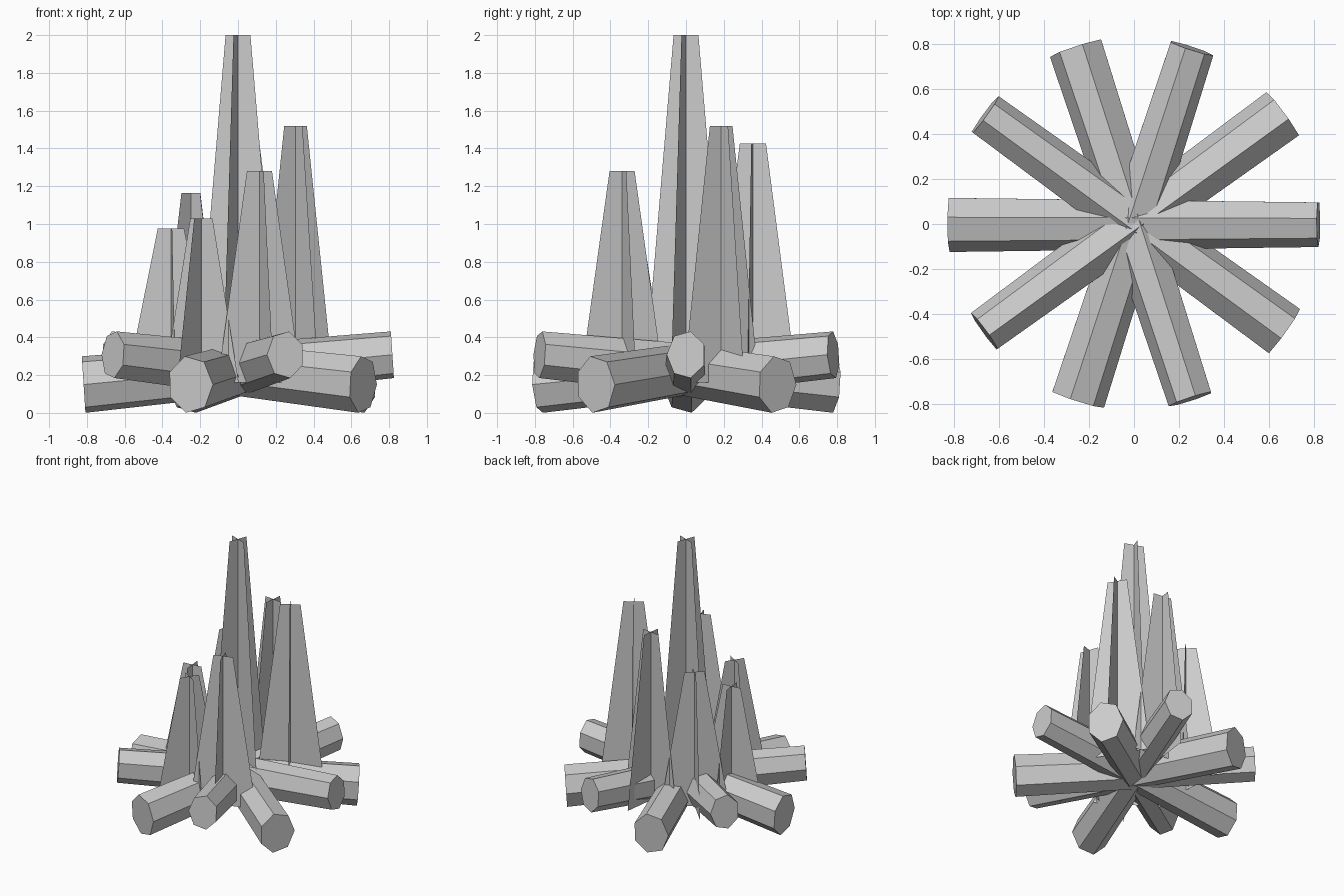
import bpy
import bmesh
from math import pi, tau, radians
from mathutils import Matrix

cube = bpy.data.objects.get("Cube")
if cube:
    bpy.data.objects.remove(cube, do_unlink=True)

grey = bpy.data.materials.new("plain grey")
grey.use_nodes = True
colour = (0.6, 0.6, 0.6, 1)
grey.diffuse_color = colour
grey.node_tree.nodes["Principled BSDF"].inputs["Base Color"].default_value = colour


def add_object(name, bm):
    mesh = bpy.data.meshes.new(name)
    bm.to_mesh(mesh)
    bm.free()
    mesh.materials.append(grey)
    obj = bpy.data.objects.new(name, mesh)
    bpy.context.collection.objects.link(obj)
    return obj


def log(name, azimuth):
    """Tapered seven-sided log through the centre, its thin end raised."""
    bm = bmesh.new()
    bmesh.ops.create_cone(bm, cap_ends=True, segments=7,
                          radius1=0.126, radius2=0.104, depth=1.64)
    place = (Matrix.Translation((0, 0.002, 0.229))
             @ Matrix.Rotation(azimuth, 4, 'Z')
             @ Matrix.Diagonal((1, 1, 1.22, 1))
             @ Matrix.Rotation(pi / 2 - 0.079, 4, 'Y')
             @ Matrix.Rotation(pi, 4, 'Z'))
    bm.transform(place)
    return add_object(name, bm)


def flame(name, azimuth, distance, top):
    """Two crossed upright sheets, narrowing to a flat top."""
    base, low, high = 0.16, 0.235, 0.07
    bm = bmesh.new()
    for turn in (0, pi / 2):
        spin = Matrix.Rotation(turn, 4, 'Z')
        outline = [(-low, base), (low, base), (high, top), (-high, top)]
        bm.faces.new([bm.verts.new(spin @ Matrix.Translation((x, 0, z)).translation)
                      for x, z in outline])
    bm.transform(Matrix.Rotation(azimuth, 4, 'Z')
                 @ Matrix.Translation((distance, 0, 0)))
    return add_object(name, bm)


# Five crossing logs
for i in range(5):
    log(f"log_{i + 1}", i * tau / 5)

# Tall middle flame, then a ring of shorter ones
flame_tops = [2.0, 1.52, 1.425, 1.165, 0.975, 1.03, 1.28]
for i, top in enumerate(flame_tops):
    name = f"outer_flame_{i}" if i else "middle_flame"
    flame(name, radians(-20) + i * tau / 7, 0.357 if i else 0, top)
